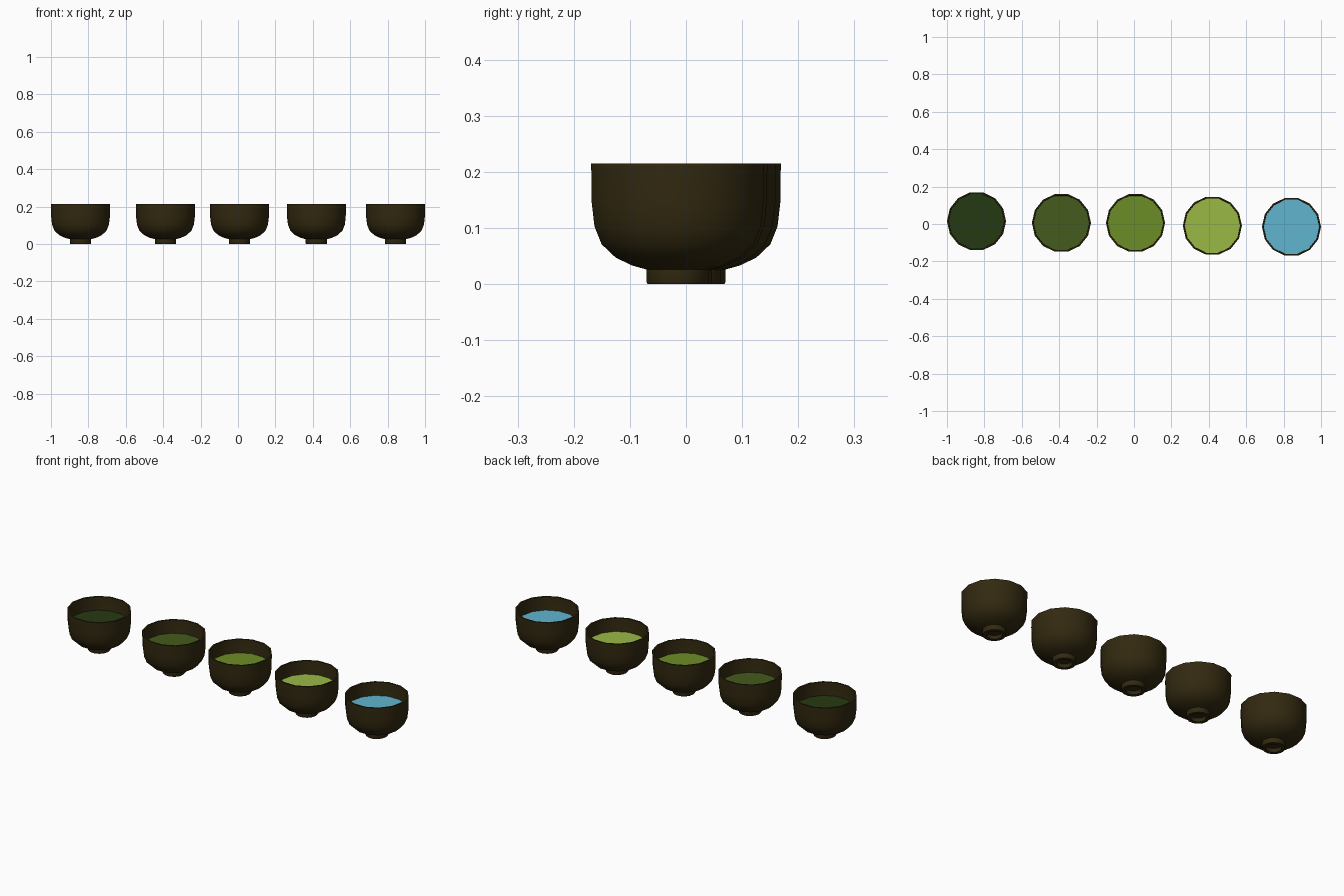
import bpy, bmesh, math

if "Cube" in bpy.data.objects:
    bpy.data.objects.remove(bpy.data.objects["Cube"])

SIDES = 14

# Outer and inner bowl section (radius, height), from under the foot up over the rim and down inside
PROFILE = [(0, 0.018), (0.034, 0.018), (0.038, 0.0), (0.055, 0.0), (0.057, 0.004), (0.057, 0.026),
           (0.083, 0.033), (0.113, 0.047), (0.139, 0.071), (0.152, 0.103), (0.157, 0.145),
           (0.158, 0.215), (0.150, 0.215), (0.149, 0.145), (0.144, 0.105),
           (0.132, 0.076), (0.108, 0.054), (0.08, 0.041), (0, 0.035)]
LIQUID_Z = 0.142
LIQUID_R = 0.149


def material(name, color):
    m = bpy.data.materials.new(name)
    m.diffuse_color = (*color, 1)
    m.use_nodes = True
    m.node_tree.nodes["Principled BSDF"].inputs["Base Color"].default_value = m.diffuse_color
    return m


def lathe(name, profile, loc, mat):
    bm = bmesh.new()
    rings = []
    for r, z in profile:
        n = SIDES if r > 0 else 1
        rings.append([bm.verts.new((r * math.cos(2 * math.pi * i / SIDES),
                                    r * math.sin(2 * math.pi * i / SIDES), z)) for i in range(n)])
    for a, b in zip(rings, rings[1:]):
        for i in range(SIDES):
            j = (i + 1) % SIDES
            quad = [a[i % len(a)], a[j % len(a)], b[j % len(b)], b[i % len(b)]]
            bm.faces.new(list(dict.fromkeys(quad)))
    bmesh.ops.recalc_face_normals(bm, faces=bm.faces)
    me = bpy.data.meshes.new(name)
    bm.to_mesh(me)
    bm.free()
    ob = bpy.data.objects.new(name, me)
    bpy.context.collection.objects.link(ob)
    ob.location = loc
    me.materials.append(mat)
    bpy.ops.object.select_all(action='DESELECT')
    ob.select_set(True)
    bpy.context.view_layer.objects.active = ob
    bpy.ops.object.shade_smooth_by_angle(angle=math.radians(40))
    return ob


wood = material("dark_wood", (0.032, 0.022, 0.005))

# Row of bowls: centre x, centre y, liquid colour
BOWLS = [(-0.842, 0.015, (0.018, 0.042, 0.006)),
         (-0.388, 0.006, (0.06, 0.105, 0.012)),
         (0.008, 0.006, (0.15, 0.27, 0.02)),
         (0.419, -0.009, (0.32, 0.48, 0.06)),
         (0.842, -0.015, (0.12, 0.46, 0.62))]

for k, (x, y, color) in enumerate(BOWLS, 1):
    lathe(f"bowl_{k}", PROFILE, (x, y, 0), wood)
    # Flat liquid surface inside the bowl
    disc = lathe(f"liquid_{k}", [(0, LIQUID_Z), (LIQUID_R, LIQUID_Z)], (x, y, 0),
                 material(f"liquid_color_{k}", color))
    if disc.data.polygons[0].normal.z < 0:
        disc.data.flip_normals()
